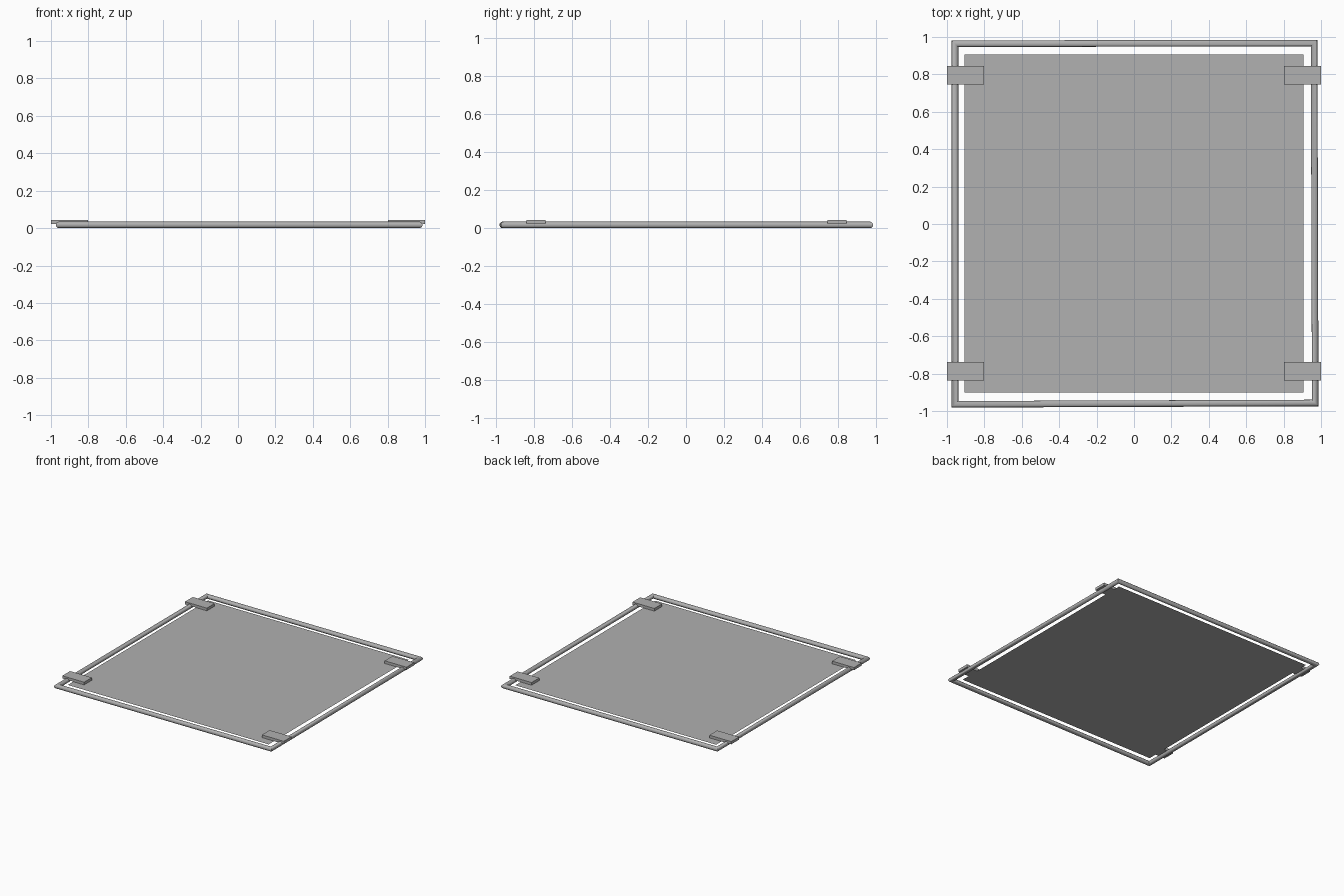
import bpy, bmesh, math

if "Cube" in bpy.data.objects:
    bpy.data.objects.remove(bpy.data.objects["Cube"])

R, ZC, SIDES = 0.0175, 0.0175, 12

grey = bpy.data.materials.new("mid_grey")
grey.diffuse_color = (0.44, 0.44, 0.44, 1)
grey.use_nodes = True
grey.node_tree.nodes["Principled BSDF"].inputs["Base Color"].default_value = grey.diffuse_color


def add_object(name, bm):
    mesh = bpy.data.meshes.new(name)
    bm.to_mesh(mesh)
    bm.free()
    mesh.materials.append(grey)
    ob = bpy.data.objects.new(name, mesh)
    bpy.context.collection.objects.link(ob)
    return ob


# Tubular frame: one closed tube with mitred corners, slightly out of square
corners = [(-0.957, -0.964, -1, -1), (0.969, -0.957, 1, -1),
           (0.963, 0.967, 1, 1), (-0.957, 0.964, -1, 1)]
bm = bmesh.new()
rings = []
for x, y, sx, sy in corners:
    ring = []
    for i in range(SIDES):
        a = 2 * math.pi * i / SIDES
        out = R * math.cos(a)
        ring.append(bm.verts.new((x + sx * out, y + sy * out, ZC + R * math.sin(a))))
    rings.append(ring)
for k in range(4):
    a, b = rings[k], rings[(k + 1) % 4]
    for i in range(SIDES):
        j = (i + 1) % SIDES
        bm.faces.new((a[i], b[i], b[j], a[j]))
bmesh.ops.recalc_face_normals(bm, faces=bm.faces)
frame = add_object("tube_frame", bm)
bpy.context.view_layer.objects.active = frame
frame.select_set(True)
bpy.ops.object.shade_smooth_by_angle(angle=math.radians(40))

# Flat sheet stretched inside the frame
bm = bmesh.new()
vs = [bm.verts.new((x, y, ZC)) for x, y in
      ((-0.907, -0.9), (0.907, -0.9), (0.907, 0.907), (-0.907, 0.907))]
bm.faces.new(vs)
add_object("sheet_panel", bm)

# Four clips joining the sheet to the side tubes
for sx, side in ((-1, "left"), (1, "right")):
    for y, end in ((-0.788, "front"), (0.795, "back")):
        bm = bmesh.new()
        bmesh.ops.create_cube(bm, size=1)
        bmesh.ops.scale(bm, vec=(0.197, 0.1, 0.022), verts=bm.verts)
        bmesh.ops.translate(bm, vec=(sx * 0.9015, y, 0.033), verts=bm.verts)
        add_object(f"{end}_{side}_clip", bm)
